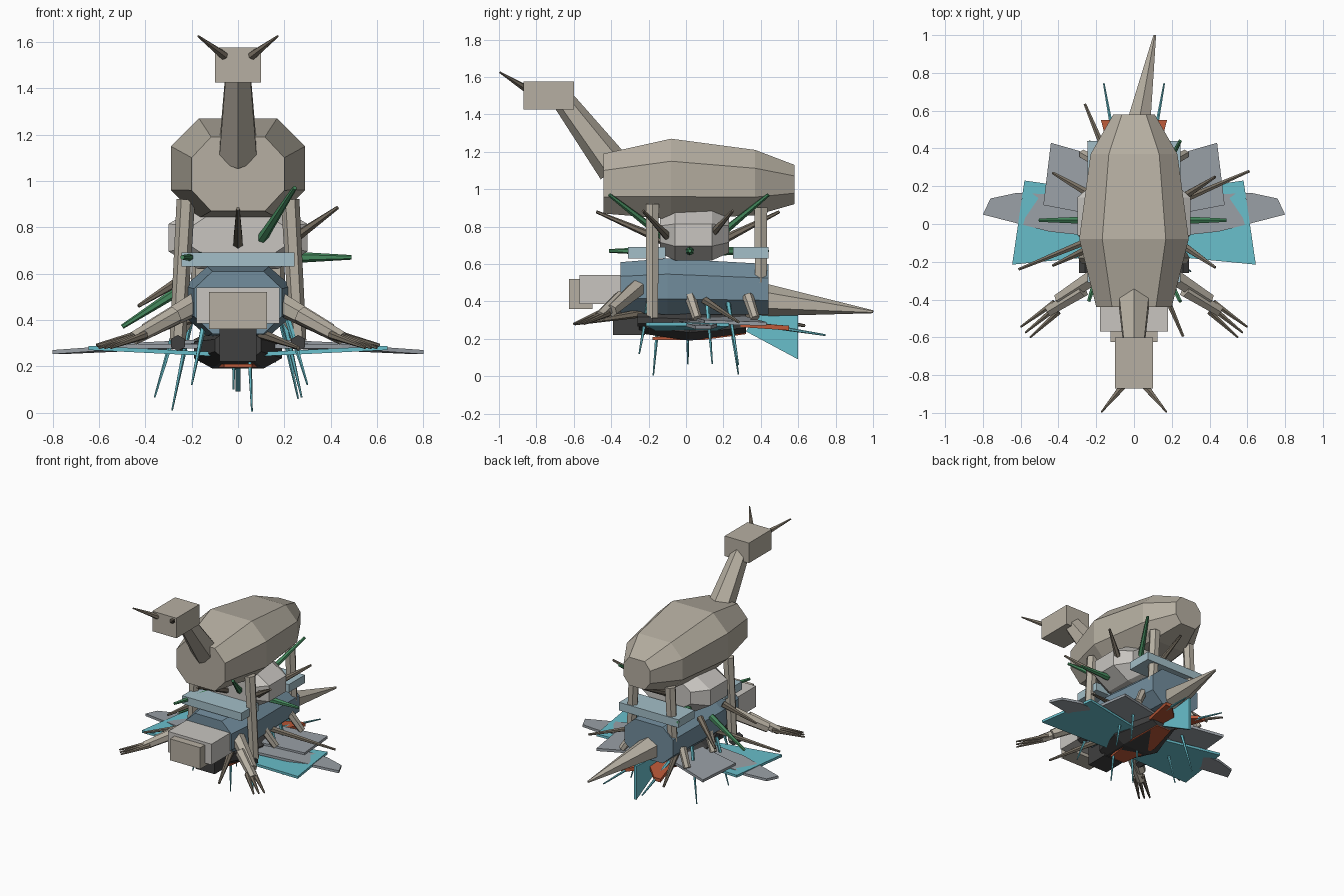
import bpy, bmesh
from mathutils import Vector, Matrix

COLORS = {
    "tan": (0.47, 0.43, 0.36), "pale": (0.58, 0.56, 0.53), "brown": (0.20, 0.17, 0.13),
    "blue": (0.17, 0.27, 0.34), "sky": (0.37, 0.52, 0.58), "green": (0.06, 0.25, 0.11),
    "teal": (0.14, 0.52, 0.60), "grey": (0.32, 0.35, 0.38), "dark": (0.05, 0.05, 0.05),
    "rust": (0.50, 0.10, 0.04),
}
MATS = {}
for key, rgb in COLORS.items():
    MATS[key] = bpy.data.materials.new(key)
    MATS[key].diffuse_color = (*rgb, 1)


def finish(bm, name, color):
    bmesh.ops.recalc_face_normals(bm, faces=bm.faces)
    me = bpy.data.meshes.new(name)
    bm.to_mesh(me)
    bm.free()
    ob = bpy.data.objects.new(name, me)
    me.materials.append(MATS[color])
    bpy.context.collection.objects.link(ob)
    return ob


def box(name, x, y, z, color):
    bm = bmesh.new()
    lo, hi = Vector((x[0], y[0], z[0])), Vector((x[1], y[1], z[1]))
    bmesh.ops.create_cube(bm, size=1, matrix=Matrix.Translation((lo + hi) / 2) @ Matrix.Diagonal((*(hi - lo), 1)))
    return finish(bm, name, color)


def spike(name, a, b, r1, r2, color, sides=6):
    a, b = Vector(a), Vector(b)
    d = b - a
    bm = bmesh.new()
    bmesh.ops.create_cone(bm, cap_ends=True, segments=sides, radius1=r1, radius2=r2, depth=d.length,
                          matrix=Matrix.Translation((a + b) / 2) @ d.to_track_quat('Z', 'Y').to_matrix().to_4x4())
    return finish(bm, name, color)


def loft(name, sections, color, k=0.58, j=0.44):
    # octagonal rings along y: (y, half width, z low, z high)
    bm = bmesh.new()
    rings = []
    for y, w, lo, hi in sections:
        c, h = (lo + hi) / 2, (hi - lo) / 2
        pts = [(k, 1), (1, j), (1, -j), (k, -1), (-k, -1), (-1, -j), (-1, j), (-k, 1)]
        rings.append([bm.verts.new((px * w, y, c + pz * h)) for px, pz in pts])
    for a, b in zip(rings, rings[1:]):
        for i in range(8):
            n = (i + 1) % 8
            bm.faces.new((a[i], a[n], b[n], b[i]))
    bm.faces.new(rings[0])
    bm.faces.new(rings[-1])
    return finish(bm, name, color)


def plate(name, pts, t, color):
    # polygon thickened by a downward extrusion
    bm = bmesh.new()
    f = bm.faces.new([bm.verts.new(p) for p in pts])
    r = bmesh.ops.extrude_face_region(bm, geom=[f])
    bmesh.ops.translate(bm, vec=t, verts=[v for v in r["geom"] if isinstance(v, bmesh.types.BMVert)])
    return finish(bm, name, color)


# Upper animal: body, neck, head
loft("upper_body", [(-0.44, 0.20, 0.87, 1.19), (-0.08, 0.29, 0.84, 1.27),
                    (0.37, 0.23, 0.86, 1.21), (0.58, 0.11, 0.92, 1.13)], "tan")
spike("neck", (0, -0.38, 1.11), (0, -0.66, 1.48), 0.095, 0.06, "tan")
box("upper_head", (-0.1, 0.1), (-0.87, -0.6), (1.425, 1.575), "tan")

# Middle animal: pale shell
loft("middle_body", [(-0.14, 0.2, 0.66, 0.86), (-0.06, 0.3, 0.62, 0.89),
                     (0.14, 0.3, 0.62, 0.89), (0.23, 0.2, 0.66, 0.86)], "pale")

# Lower animal: blue body, slabs, box head, tail
loft("lower_body", [(-0.35, 0.19, 0.34, 0.61), (-0.1, 0.23, 0.33, 0.63), (0.44, 0.2, 0.33, 0.6)], "blue")
box("front_slab", (-0.245, 0.245), (-0.31, -0.11), (0.63, 0.69), "sky")
box("rear_slab", (-0.245, 0.245), (0.25, 0.44), (0.63, 0.69), "sky")
box("lower_head", (-0.18, 0.18), (-0.57, -0.33), (0.385, 0.54), "pale")
box("snout", (-0.125, 0.125), (-0.625, -0.5), (0.36, 0.52), "tan")
spike("tail", (0, 0.4, 0.41), (0.11, 1.0, 0.345), 0.09, 0.008, "tan")

# Bottom animal: dark body and head, keel fin, rust tail
loft("bottom_body", [(-0.25, 0.1, 0.23, 0.35), (0.02, 0.19, 0.19, 0.35), (0.32, 0.1, 0.23, 0.33)], "dark")
box("bottom_head", (-0.08, 0.08), (-0.39, -0.22), (0.22, 0.36), "dark")
plate("belly_stripe", [(-0.06, -0.18, 0.21), (0.06, -0.18, 0.21), (0.1, 0.1, 0.21), (0.06, 0.32, 0.24), (-0.06, 0.32, 0.24),
                       (-0.1, 0.1, 0.21)], (0, 0, -0.015), "rust")
plate("keel_fin", [(-0.01, 0.32, 0.24), (-0.01, 0.6, 0.09), (-0.01, 0.6, 0.34), (-0.01, 0.38, 0.33)],
      (0.02, 0, 0), "teal")

for s, side in ((-1, "left"), (1, "right")):
    def P(x, y, z):
        return (s * x, y, z)
    # Horns and posts of the upper animal
    spike(side + "_horn", P(0.06, -0.86, 1.54), P(0.172, -0.995, 1.625), 0.02, 0.005, "brown")
    spike(side + "_front_post", P(0.225, -0.18, 0.92), P(0.26, -0.18, 0.31), 0.04, 0.035, "tan")
    spike(side + "_rear_post", P(0.15, 0.40, 0.9), P(0.17, 0.40, 0.5), 0.04, 0.036, "tan")
    # Forelegs with claws
    spike(side + "_upper_foreleg", P(0.18, -0.26, 0.47), P(0.40, -0.40, 0.35), 0.05, 0.035, "tan")
    spike(side + "_lower_foreleg", P(0.27, -0.35, 0.42), P(0.45, -0.46, 0.32), 0.04, 0.03, "tan")
    for i, (x, y) in enumerate(((0.60, -0.545), (0.575, -0.575), (0.55, -0.6))):
        spike(f"{side}_claw_{i}", P(0.42 - i * 0.01, -0.415 - i * 0.025, 0.335), P(x, y, 0.28), 0.018, 0.006, "brown")
    # Small legs with dark feet
    for i, y in enumerate((0.02, 0.33)):
        spike(f"{side}_small_leg_{i}", P(0.2, y, 0.43), P(0.27, y + 0.04, 0.31), 0.03, 0.025, "tan")
    spike(side + "_foot", P(0.26, -0.26, 0.3), P(0.26, -0.18, 0.3), 0.035, 0.035, "dark")
    # Wings
    plate(side + "_front_wing", [P(0.08, -0.16, 0.26), P(0.645, -0.215, 0.288), P(0.58, 0.23, 0.285),
                                 P(0.08, 0.16, 0.26)], (0, 0, -0.018), "teal")
    plate(side + "_outer_wing", [P(0.08, -0.08, 0.295), P(0.45, -0.04, 0.295), P(0.8, 0.05, 0.27), P(0.76, 0.135, 0.27),
                                 P(0.62, 0.165, 0.28), P(0.08, 0.14, 0.3)], (0, 0, -0.018), "grey")
    plate(side + "_rear_wing", [P(0.06, 0.02, 0.32), P(0.48, 0.1, 0.30), P(0.44, 0.43, 0.29), P(0.06, 0.32, 0.32)],
          (0, 0, -0.02), "grey")
    plate(side + "_tail_fin", [P(0, 0.26, 0.29), P(0.1, 0.26, 0.29), P(0.175, 0.55, 0.27), P(0.12, 0.55, 0.27),
                               P(0, 0.43, 0.28)], (0, 0, -0.025), "rust")
    spike(side + "_tail_quill", P(0.08, 0.3, 0.29), P(0.16, 0.745, 0.22), 0.015, 0.005, "teal")

# Green spines of the middle animal
for i, (a, b) in enumerate((
        ((0.09, -0.1, 0.73), (0.245, -0.41, 0.97)), ((0.09, 0.15, 0.73), (0.245, 0.44, 0.97)),
        ((0.25, 0.02, 0.67), (0.49, 0.02, 0.67)), ((-0.22, 0.02, 0.55), (-0.5, 0.02, 0.37)),
        ((-0.16, -0.15, 0.67), (-0.24, -0.41, 0.67)), ((-0.16, 0.2, 0.67), (-0.24, 0.44, 0.67)))):
    spike(f"green_spine_{i}", a, b, 0.024, 0.01, "green")

# Brown spines
for i, (a, b) in enumerate((
        ((0, -0.13, 0.73), (0, -0.48, 0.88)), ((0, 0.2, 0.73), (0, 0.5, 0.88)),
        ((0.24, -0.1, 0.75), (0.43, -0.23, 0.885)), ((0.24, 0.13, 0.75), (0.43, 0.25, 0.885)),
        ((-0.22, 0.15, 0.59), (-0.43, 0.27, 0.46)), ((-0.22, -0.12, 0.59), (-0.43, -0.22, 0.46)),
        ((0.15, 0.08, 0.42), (0.61, 0.28, 0.29)), ((-0.15, -0.05, 0.42), (-0.61, -0.24, 0.29)),
        ((-0.1, 0.25, 0.34), (-0.26, 0.635, 0.27)), ((0.1, -0.22, 0.34), (0.26, -0.595, 0.28)))):
    spike(f"brown_spine_{i}", a, b, 0.024, 0.008, "brown")

# Teal quills hanging below
for i, (x, y, z) in enumerate(((-0.36, 0.01, 0.065), (-0.285, 0.28, 0.01), (-0.2, -0.25, 0.12), (0.06, -0.175, 0.004),
                               (0.275, 0.14, 0.065), (0.3, -0.25, 0.12), (0.26, 0.28, 0.06), (-0.02, 0.01, 0.1))):
    spike(f"quill_{i}", (x * 0.72, y * 0.8, 0.4), (x, y, z), 0.014, 0.004, "teal", 5)
